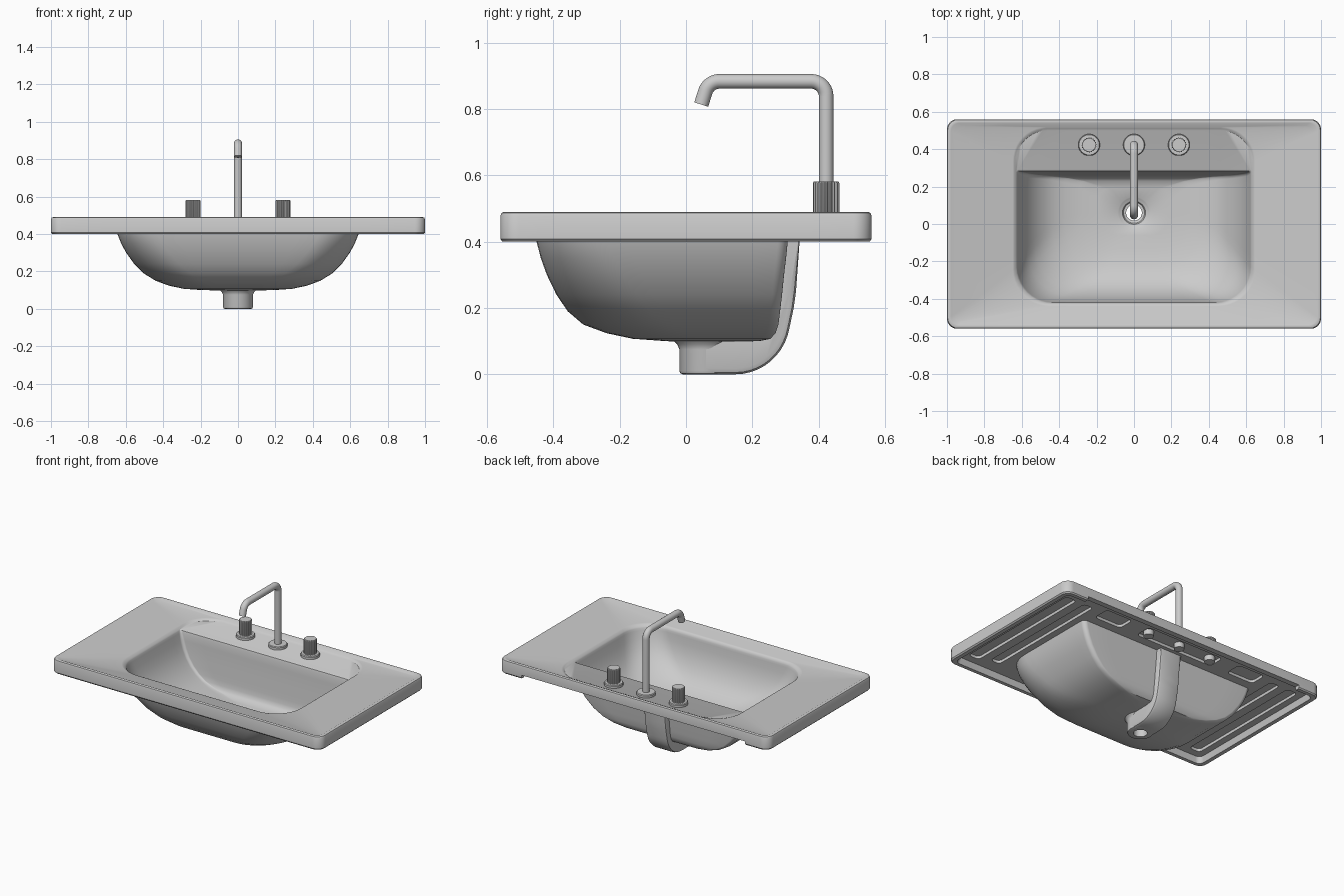
import bpy, bmesh, math
from mathutils import Vector

if "Cube" in bpy.data.objects:
    bpy.data.objects.remove(bpy.data.objects["Cube"])


def material(name, v):
    m = bpy.data.materials.new(name)
    m.diffuse_color = (v, v, v, 1)
    m.use_nodes = True
    m.node_tree.nodes["Principled BSDF"].inputs["Base Color"].default_value = m.diffuse_color
    return m


ceramic = material("grey ceramic", 0.6)
metal = material("satin metal", 0.6)


def outline(hx, yf, yb, rf, rb, z, k=10, m=8):
    """Rounded rectangle with separate front and rear corner radii."""
    corners = [(-hx + rf, yf + rf, rf, 180), (hx - rf, yf + rf, rf, 270),
               (hx - rb, yb - rb, rb, 0), (-hx + rb, yb - rb, rb, 90)]
    arcs = []
    for cx, cy, r, a0 in corners:
        angles = [math.radians(a0 + 90 * i / k) for i in range(k + 1)]
        arcs.append([Vector((cx + r * math.cos(a), cy + r * math.sin(a), z)) for a in angles])
    pts = []
    for i, arc in enumerate(arcs):
        nxt = arcs[(i + 1) % 4][0]
        pts += arc + [arc[-1].lerp(nxt, j / m) for j in range(1, m)]
    return pts


def circle(cx, cy, r, z, n=40):
    return [Vector((cx + r * math.cos(2 * math.pi * i / n), cy + r * math.sin(2 * math.pi * i / n), z))
            for i in range(n)]


def loft(name, stacks, mat, loop=False):
    """Bridge each stack of rings; cap the ends or close into a loop."""
    bm = bmesh.new()
    for rings in stacks:
        vr = [[bm.verts.new(p) for p in ring] for ring in rings]
        pairs = list(zip(vr, vr[1:])) + ([(vr[-1], vr[0])] if loop else [])
        for a, b in pairs:
            for i in range(len(a)):
                j = (i + 1) % len(a)
                bm.faces.new((a[i], a[j], b[j], b[i]))
        if not loop:
            bm.faces.new(vr[0])
            bm.faces.new(vr[-1])
    bmesh.ops.recalc_face_normals(bm, faces=bm.faces[:])
    me = bpy.data.meshes.new(name)
    bm.to_mesh(me)
    bm.free()
    me.materials.append(mat)
    ob = bpy.data.objects.new(name, me)
    bpy.context.collection.objects.link(ob)
    return ob


def activate(ob):
    bpy.ops.object.select_all(action='DESELECT')
    ob.select_set(True)
    bpy.context.view_layer.objects.active = ob


def smooth(ob, deg=35):
    activate(ob)
    bpy.ops.object.shade_smooth_by_angle(angle=math.radians(deg))


def cut(ob, cutter):
    activate(ob)
    mod = ob.modifiers.new("cut", 'BOOLEAN')
    mod.operation, mod.solver, mod.object = 'DIFFERENCE', 'EXACT', cutter
    bpy.ops.object.modifier_apply(modifier=mod.name)


DY = 0.06    # drain centre
FY = 0.423   # tap row


def drain_ring(ref, r, z):
    """Circle round the drain, matching the point order of a ring."""
    out = []
    for p in ref:
        d = Vector((p.x, p.y - DY, 0)).normalized() * r
        out.append(Vector((d.x, DY + d.y, z)))
    return out


# --- basin: counter top, ledge, bowl, drain opening, outer bowl, hollow underside
top = [outline(x, -y, y, r, r, z) for x, y, r, z in (
    (0.965, 0.53, 0.035, 0.40), (0.992, 0.554, 0.05, 0.40), (1.0, 0.56, 0.055, 0.408),
    (1.0, 0.56, 0.055, 0.478), (0.996, 0.557, 0.055, 0.487), (0.988, 0.55, 0.05, 0.49),
    (0.978, 0.54, 0.045, 0.489), (0.962, 0.524, 0.04, 0.481))]
inner = [outline(*a) for a in (
    (0.648, -0.438, 0.518, 0.19, 0.18, 0.479), (0.64, -0.43, 0.51, 0.19, 0.18, 0.475),
    (0.632, -0.425, 0.50, 0.19, 0.17, 0.468),
    (0.628, -0.423, 0.292, 0.19, 0.012, 0.464), (0.625, -0.421, 0.284, 0.19, 0.012, 0.459),
    (0.621, -0.419, 0.280, 0.19, 0.015, 0.445), (0.608, -0.413, 0.277, 0.2, 0.02, 0.40),
    (0.590, -0.402, 0.273, 0.21, 0.02, 0.35), (0.563, -0.383, 0.268, 0.22, 0.02, 0.30),
    (0.528, -0.358, 0.263, 0.24, 0.02, 0.255), (0.485, -0.325, 0.259, 0.25, 0.02, 0.215),
    (0.435, -0.28, 0.254, 0.25, 0.02, 0.183), (0.37, -0.22, 0.246, 0.23, 0.025, 0.16),
    (0.29, -0.14, 0.23, 0.18, 0.03, 0.145), (0.19, -0.06, 0.19, 0.11, 0.06, 0.136))]
drain = [drain_ring(inner[-1], r, z) for r, z in
         ((0.086, 0.132), (0.08, 0.128), (0.062, 0.122), (0.056, 0.112), (0.042, 0.106), (0.042, 0.085),
          (0.075, 0.085), (0.085, 0.098))]
outer = [outline(*a) for a in (
    (0.19, -0.06, 0.22, 0.11, 0.06, 0.10), (0.29, -0.16, 0.255, 0.18, 0.03, 0.107),
    (0.37, -0.24, 0.27, 0.23, 0.03, 0.124), (0.44, -0.31, 0.279, 0.25, 0.03, 0.15),
    (0.505, -0.357, 0.284, 0.25, 0.03, 0.19), (0.555, -0.391, 0.29, 0.24, 0.03, 0.24),
    (0.598, -0.42, 0.296, 0.23, 0.03, 0.30), (0.625, -0.438, 0.302, 0.22, 0.03, 0.35),
    (0.645, -0.451, 0.307, 0.21, 0.03, 0.40), (0.655, -0.457, 0.31, 0.21, 0.03, 0.44))]
ceiling = [outline(0.955, -0.52, 0.52, 0.035, 0.035, 0.44)]
basin = loft("basin", [top + inner + drain + outer + ceiling], ceramic, loop=True)


# underside pockets, and the raised lower edge of the rear wall
def pocket(x0, x1, y0, y1, z0=0.42, z1=0.459, r=0.025):
    hx, cx = (x1 - x0) / 2, (x0 + x1) / 2
    rings = [outline(hx, y0, y1, r, r, z0, 5, 2), outline(hx, y0, y1, r, r, z1, 5, 2)]
    return [[p + Vector((cx, 0, 0)) for p in ring] for ring in rings]


pockets = [pocket(-0.29, 0.29, 0.37, 0.485), pocket(-0.83, 0.83, 0.505, 0.62, 0.38, 0.424, 0.005)]
for s in (-1, 1):
    for a, b, y0, y1 in ((0.42, 0.62, 0.37, 0.485), (0.70, 0.77, -0.43, 0.45), (0.83, 0.91, -0.47, 0.45)):
        pockets.append(pocket(min(s * a, s * b), max(s * a, s * b), y0, y1))
cutter = loft("pocket_cutter", pockets, ceramic)
cut(basin, cutter)
smooth(basin)
bpy.data.objects.remove(cutter)

# --- overflow channel behind the bowl, swept down to the drain
side = [(0.06, 0.0)]
side += [(0.15 + 0.165 * math.sin(a), 0.17 - 0.17 * math.cos(a))
         for a in (math.radians(80 * i / 10) for i in range(11))]
side += [(0.325, 0.2), (0.332, 0.25), (0.346, 0.445), (0.295, 0.445), (0.272, 0.2), (0.262, 0.135),
         (0.25, 0.115), (0.06, 0.112)]
W, e = 0.08, 0.018
mid = Vector((0, 0.2, 0.1))


def inset_side(d):
    """Side profile with its outer edge pulled in by d."""
    n, out = 13, []
    for i, (y, z) in enumerate(side):
        if i == 0:
            y, z = y, z + d
        elif i <= n:
            a, b = Vector(side[i - 1]), Vector(side[i + 1] if i < n else side[i])
            t = (b - a).normalized()
            y, z = y - t.y * d, z + t.x * d
        out.append((y, z))
    return out


steps = [(-W, e), (-W + 0.005, e * 0.3), (-W + e, 0), (W - e, 0), (W - 0.005, e * 0.3), (W, e)]
channel = loft("overflow_channel", [[[Vector((x, y, z)) for y, z in inset_side(d)] for x, d in steps]], ceramic)
collar = loft("drain_collar", [[circle(0, DY, r, z) for r, z in (
    (0.07, 0.0), (0.077, 0.003), (0.08, 0.01), (0.08, 0.075), (0.086, 0.09), (0.097, 0.101), (0.097, 0.108))]],
    ceramic)
hole = loft("drain_cutter", [[circle(0, DY, 0.042, -0.05), circle(0, DY, 0.042, 0.3)]], ceramic)
for ob in (channel, collar):
    cut(ob, hole)
    smooth(ob)
bpy.data.objects.remove(hole)

# --- spout: round tube along a filleted path
path = [Vector((0, FY, 0.44)), Vector((0, FY, 0.884)), Vector((0, 0.068, 0.884)), Vector((0, 0.046, 0.814))]


def fillet(p, c, n, r, k=10):
    u, v = (p - c).normalized(), (n - c).normalized()
    half = u.angle(v) / 2
    ctr = c + (u + v).normalized() * r / math.sin(half)
    a, b = c + u * r / math.tan(half) - ctr, c + v * r / math.tan(half) - ctr
    return [ctr + a.slerp(b, i / k) * r for i in range(k + 1)]


line = [path[0]] + fillet(*path[:3], 0.045) + fillet(*path[1:], 0.045) + [path[3]]
tube = []
for i, p in enumerate(line):
    t = (line[min(i + 1, len(line) - 1)] - line[max(i - 1, 0)]).normalized()
    nrm = Vector((1, 0, 0)).cross(t)
    tube.append([p + 0.022 * (Vector((math.cos(a), 0, 0)) + nrm * math.sin(a))
                 for a in (2 * math.pi * j / 24 for j in range(24))])
smooth(loft("spout", [tube], metal))

# --- flanges and fixing nuts for all three, fluted handles at the sides
for x, label in ((-0.24, "left"), (0, "spout"), (0.24, "right")):
    flange = [circle(x, FY, r, z) for r, z in ((0.058, 0.46), (0.058, 0.481), (0.054, 0.486), (0.02, 0.487))]
    smooth(loft(label + "_flange", [flange], metal))
    smooth(loft(label + "_nut", [[circle(x, FY, 0.032, 0.425), circle(x, FY, 0.032, 0.47)]], metal))
    if x:
        def flutes(r0, r1, z):
            return [Vector((x + r * math.cos(a), FY + r * math.sin(a), z)) for r, a in
                    ((r0 if i % 4 < 2 else r1, 2 * math.pi * i / 80) for i in range(80))]
        handle = [flutes(0.040, 0.036, 0.48), flutes(0.040, 0.036, 0.577), flutes(0.037, 0.035, 0.582)]
        smooth(loft(label + "_handle", [handle], metal), 25)
